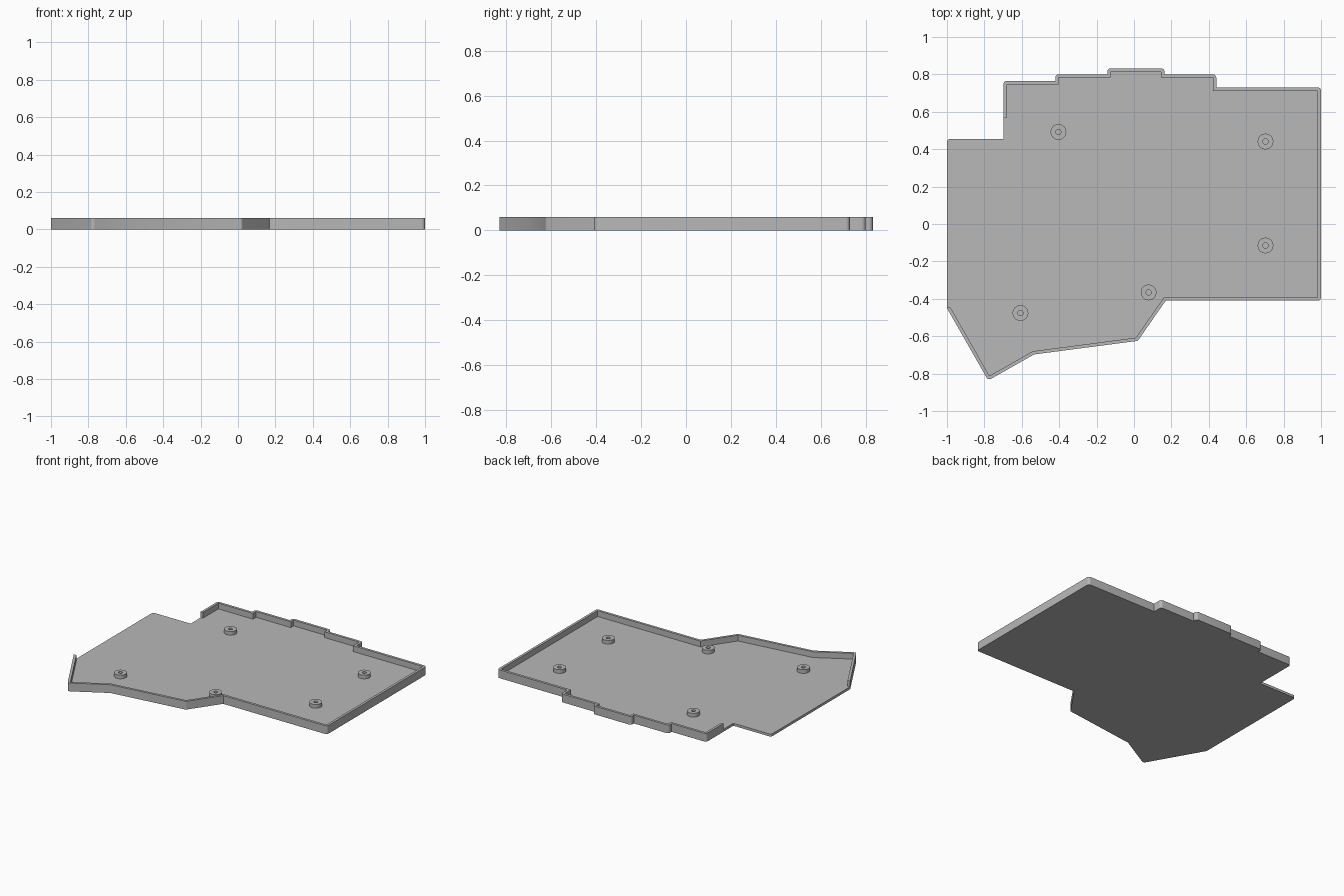
import bpy, bmesh, math
from mathutils import Vector

if "Cube" in bpy.data.objects:
    bpy.data.objects.remove(bpy.data.objects["Cube"])

WALL = 0.018      # wall and floor thickness, also the corner radius
HEIGHT = 0.06
POST_TOP = 0.045

grey = bpy.data.materials.new("plain grey")
grey.use_nodes = True
grey.diffuse_color = (0.48, 0.48, 0.48, 1)
grey.node_tree.nodes["Principled BSDF"].inputs["Base Color"].default_value = grey.diffuse_color

# Inner outline, counter-clockwise from the left back corner
INNER = [Vector(p) for p in (
    (-0.982, 0.437), (-0.982, -0.445), (-0.773, -0.812), (-0.54, -0.68),
    (0.01, -0.608), (0.16, -0.392), (0.982, -0.392), (0.982, 0.712),
    (0.422, 0.712), (0.422, 0.782), (0.145, 0.782), (0.145, 0.814),
    (-0.125, 0.814), (-0.125, 0.782), (-0.403, 0.782), (-0.403, 0.747),
    (-0.68, 0.747), (-0.68, 0.437))]


def offset_outline(points, dist, steps=6):
    """Grow an outline: round outward corners, sharp inward corners."""
    result = []
    for i, p in enumerate(points):
        before = (p - points[i - 1]).normalized()
        after = (points[(i + 1) % len(points)] - p).normalized()
        n1, n2 = Vector((before.y, -before.x)), Vector((after.y, -after.x))
        if before.cross(after) < 0:
            result.append(p + (n1 + n2) * dist / (1 + n1.dot(n2)))
        else:
            start = math.atan2(n1.y, n1.x)
            turn = math.acos(max(-1, min(1, n1.dot(n2))))
            for k in range(steps + 1):
                a = start + turn * k / steps
                result.append(p + dist * Vector((math.cos(a), math.sin(a))))
    return result


def make_object(name, bm):
    bmesh.ops.recalc_face_normals(bm, faces=bm.faces)
    mesh = bpy.data.meshes.new(name)
    bm.to_mesh(mesh)
    bm.free()
    mesh.materials.append(grey)
    obj = bpy.data.objects.new(name, mesh)
    bpy.context.collection.objects.link(obj)
    return obj


def prism(name, outline, z0, z1):
    bm = bmesh.new()
    face = bm.faces.new([bm.verts.new((p[0], p[1], z0)) for p in outline])
    top = bmesh.ops.extrude_face_region(bm, geom=[face], use_keep_orig=True)["geom"]
    bmesh.ops.translate(bm, vec=(0, 0, z1 - z0),
                        verts=[v for v in top if isinstance(v, bmesh.types.BMVert)])
    return make_object(name, bm)


def activate(obj):
    bpy.ops.object.select_all(action='DESELECT')
    obj.select_set(True)
    bpy.context.view_layer.objects.active = obj


def smooth(obj):
    activate(obj)
    bpy.ops.object.shade_smooth_by_angle(angle=math.radians(25))


def carve(obj, cutter):
    cutter.hide_render = True
    mod = obj.modifiers.new("carve", 'BOOLEAN')
    mod.operation, mod.solver, mod.object = 'DIFFERENCE', 'EXACT', cutter
    activate(obj)
    bpy.ops.object.modifier_apply(modifier=mod.name)
    bpy.data.objects.remove(cutter)


# Tray: solid outline, hollowed inside, with the left wall opened
tray = prism("tray", offset_outline(INNER, WALL), 0, HEIGHT)
carve(tray, prism("hollow_cutter", INNER, WALL, 0.2))
opening = [(-1.2, -0.447), (-0.6, -0.447), (-0.6, 0.57), (-1.2, 0.57)]
carve(tray, prism("opening_cutter", opening, WALL, 0.3))
smooth(tray)


# Screw posts: short tubes standing on the floor
def screw_post(name, x, y, sides=32):
    bm = bmesh.new()
    profile = [(0.042, WALL), (0.042, POST_TOP), (0.014, POST_TOP), (0.014, WALL)]
    rings = [[bm.verts.new((x + r * math.cos(math.tau * k / sides),
                            y + r * math.sin(math.tau * k / sides), z))
              for k in range(sides)] for r, z in profile]
    for low, high in zip(rings, rings[1:] + rings[:1]):
        for k in range(sides):
            n = (k + 1) % sides
            bm.faces.new((low[k], low[n], high[n], high[k]))
    smooth(make_object(name, bm))


for name, x, y in (("back_right", -0.404, 0.492), ("back_left", 0.703, 0.441),
                   ("front_left", 0.703, -0.115), ("front_middle", 0.078, -0.366),
                   ("front_right", -0.607, -0.476)):
    screw_post("screw_post_" + name, x, y)
